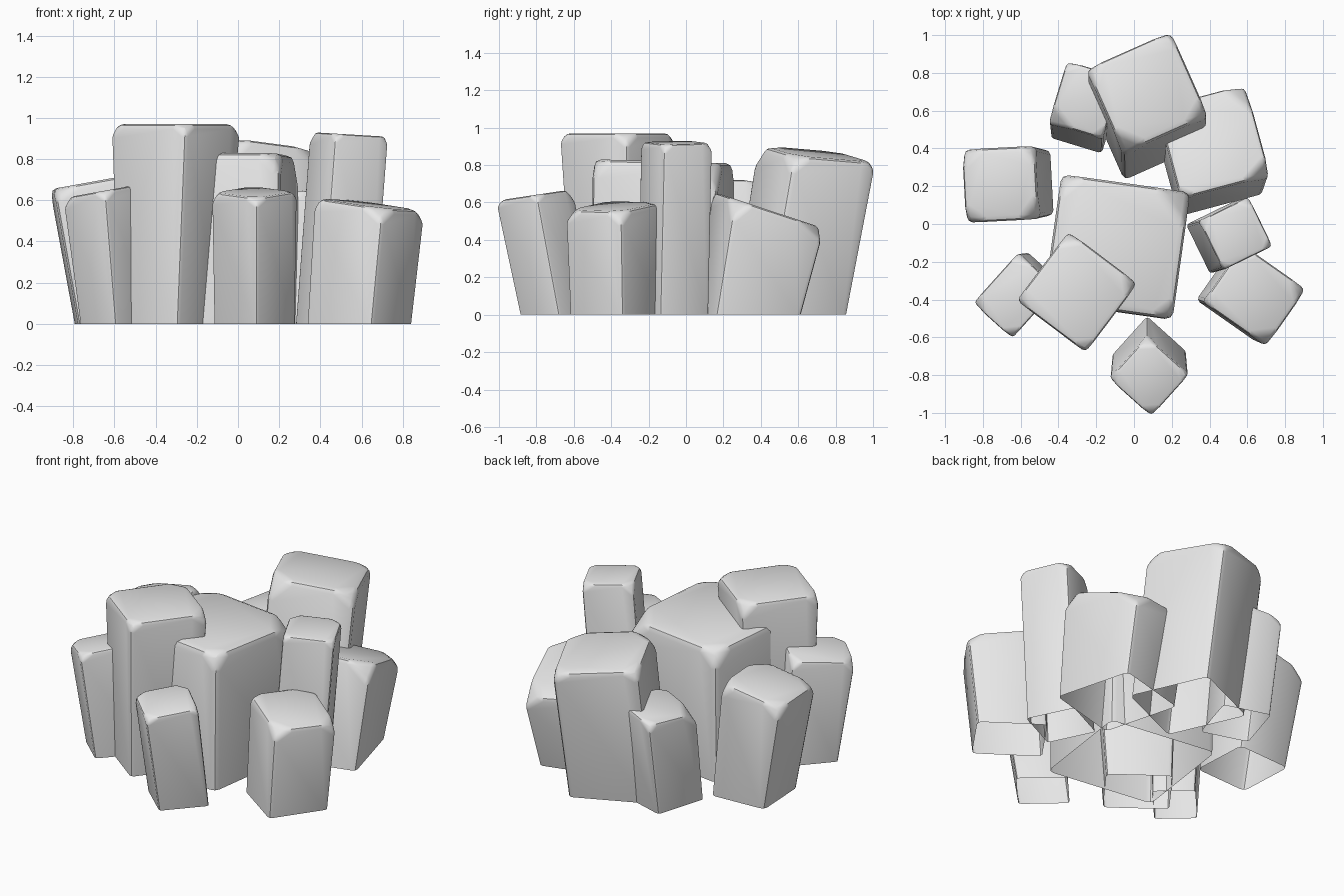
import bpy
import bmesh
import math
import random
from mathutils import Vector, Matrix

random.seed(7)

cube = bpy.data.objects.get("Cube")
if cube:
    bpy.data.objects.remove(cube, do_unlink=True)

# One plain stone colour
stone = bpy.data.materials.new("grey_stone")
stone.use_nodes = True
colour = (0.8, 0.8, 0.8, 1)
stone.diffuse_color = colour
stone.node_tree.nodes["Principled BSDF"].inputs["Base Color"].default_value = colour


def chip(bm, point, normal):
    """Slice off everything beyond a plane and cap the cut."""
    geom = bm.verts[:] + bm.edges[:] + bm.faces[:]
    cut = bmesh.ops.bisect_plane(bm, geom=geom, plane_co=point,
                                 plane_no=normal, clear_outer=True)
    edges = [e for e in cut["geom_cut"] if isinstance(e, bmesh.types.BMEdge)]
    if len(edges) > 2:
        bmesh.ops.edgeloop_fill(bm, edges=edges)


def rock(name, base, top, size, angle, taper, height, tilt):
    """Leaning four-sided column, open underneath, with a worn, chipped top."""
    turn = Matrix.Rotation(math.radians(angle), 2)
    signs = [(-1, -1), (1, -1), (1, 1), (-1, 1)]
    offsets = [turn @ Vector((sx * size[0] / 2, sy * size[1] / 2)) for sx, sy in signs]
    bm = bmesh.new()
    low, high = [], []
    for o in offsets:
        foot = Vector(base) + o * taper
        head = Vector(top) + o
        low.append(bm.verts.new((foot.x, foot.y, 0)))
        high.append(bm.verts.new((head.x, head.y, height + o.dot(Vector(tilt)))))
    for i in range(4):
        j = (i + 1) % 4
        bm.faces.new((low[i], low[j], high[j], high[i]))
    bm.faces.new(high)

    # Chipped corners, each of a different size
    small = min(size)
    corners = [(v.co.copy(), o) for v, o in zip(high, offsets)]
    for corner, o in corners:
        out = o.normalized()
        normal = Vector((out.x, out.y, random.uniform(0.7, 1.1))).normalized()
        depth = small * random.uniform(0.07, 0.15)
        chip(bm, corner - normal * depth, normal)

    # Worn edges
    sharp = [e for e in bm.edges if len(e.link_faces) == 2
             and e.calc_face_angle() > math.radians(20)]
    bmesh.ops.bevel(bm, geom=sharp, offset=small * 0.075, offset_type='OFFSET',
                    segments=2, profile=0.5, affect='EDGES', clamp_overlap=True)
    bmesh.ops.recalc_face_normals(bm, faces=bm.faces)
    if sum(f.normal.z * f.calc_area() for f in bm.faces) < 0:
        bmesh.ops.reverse_faces(bm, faces=bm.faces)
    mesh = bpy.data.meshes.new(name)
    bm.to_mesh(mesh)
    bm.free()
    mesh.materials.append(stone)
    ob = bpy.data.objects.new(name, mesh)
    bpy.context.collection.objects.link(ob)
    bpy.ops.object.select_all(action='DESELECT')
    ob.select_set(True)
    bpy.context.view_layer.objects.active = ob
    bpy.ops.object.shade_smooth_by_angle(angle=math.radians(35))


# Tall columns in the middle
rock("tall_front_rock", (-.33, -.36), (-.3, -.36), (.46, .46), -37, .8, .97, (0, 0))
rock("centre_rock", (-.09, -.13), (-.09, -.12), (.69, .68), -8, .98, .82, (0, -.03))
rock("tall_back_rock", (.07, .55), (.07, .7), (.49, .49), 24, .98, .86, (-.08, -.12))

# Columns on the left
rock("back_left_rock", (.4, .33), (.42, .44), (.49, .5), 15, .95, .56, (0, -.33))
rock("slim_left_rock", (.47, -.07), (.54, -.05), (.29, .29), 26, 1, .92, (-.06, 0))
rock("front_left_rock", (.59, -.37), (.64, -.38), (.41, .37), -35, .95, .58, (-.12, .05))

# Front column
rock("front_rock", (.08, -.69), (.08, -.81), (.3, .3), 48, .95, .64, (0, .15))

# Columns on the right
rock("front_right_rock", (-.58, -.34), (-.63, -.38), (.28, .36), -42, .85, .65, (.18, 0))
rock("right_rock", (-.61, .21), (-.71, .21), (.39, .39), 3, .9, .69, (.18, 0))
rock("back_right_rock", (-.26, .57), (-.26, .66), (.3, .34), -17, .95, .6, (.2, 0))
